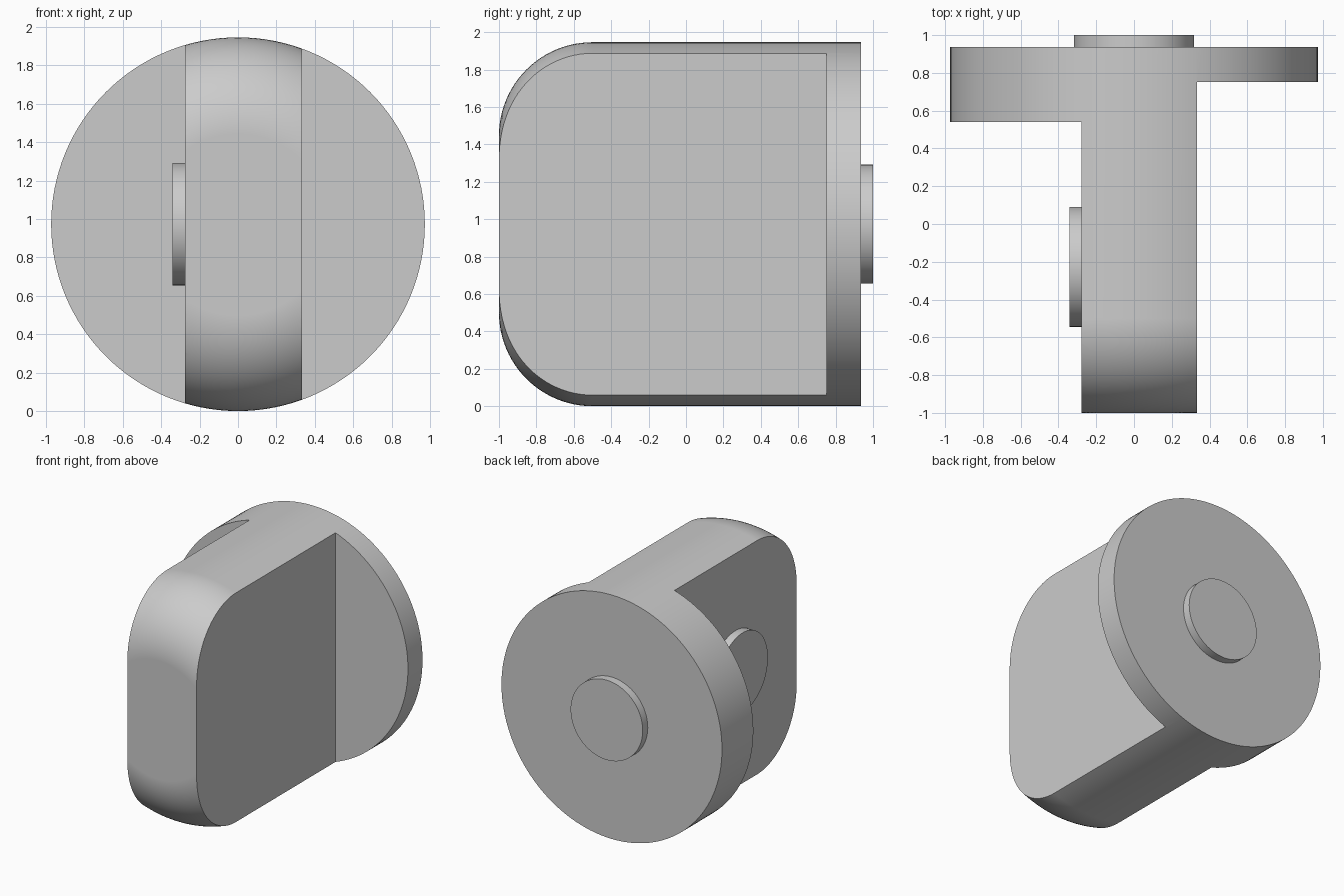
import bpy
import bmesh
from math import sin, cos, pi
from mathutils import Matrix

cube = bpy.data.objects.get("Cube")
if cube:
    bpy.data.objects.remove(cube, do_unlink=True)

R = 0.973               # outer radius, also height of the axis
LEFT, RIGHT = 0.334, -0.277   # side faces of the blade
BACK = 0.936
SEGMENTS = 128

grey = bpy.data.materials.new("light grey")
grey.use_nodes = True
colour = (0.6, 0.6, 0.6, 1)
grey.diffuse_color = colour
grey.node_tree.nodes["Principled BSDF"].inputs["Base Color"].default_value = colour


def finish(name, bm):
    bmesh.ops.recalc_face_normals(bm, faces=bm.faces)
    mesh = bpy.data.meshes.new(name)
    bm.to_mesh(mesh)
    bm.free()
    mesh.materials.append(grey)
    obj = bpy.data.objects.new(name, mesh)
    bpy.context.collection.objects.link(obj)
    return obj


def lathe(name, profile, matrix):
    """Revolve (radius, y) points about the y axis and cap both ends."""
    bm = bmesh.new()
    angles = [2 * pi * i / SEGMENTS for i in range(SEGMENTS)]
    rings = [[bm.verts.new((r * cos(a), y, r * sin(a))) for a in angles]
             for r, y in profile]
    for low, high in zip(rings, rings[1:]):
        for i in range(SEGMENTS):
            j = (i + 1) % SEGMENTS
            bm.faces.new((low[i], low[j], high[j], high[i]))
    bm.faces.new(rings[0])
    bm.faces.new(rings[-1])
    bm.transform(matrix)
    return finish(name, bm)


def box(name, low, high):
    bm = bmesh.new()
    bmesh.ops.create_cube(bm, size=1)
    for v in bm.verts:
        v.co = [h if c > 0 else l for c, l, h in zip(v.co, low, high)]
    obj = finish(name, bm)
    obj.hide_render = True
    return obj


def activate(obj):
    bpy.ops.object.select_all(action='DESELECT')
    obj.select_set(True)
    bpy.context.view_layer.objects.active = obj


# Round body with a filleted front rim
FILLET = 0.5
STEPS = 24
profile = [(R - FILLET + FILLET * sin(t), -1 + FILLET - FILLET * cos(t))
           for t in (pi / 2 * i / STEPS for i in range(STEPS + 1))]
profile.append((R, BACK))
body = lathe("body", profile, Matrix.Translation((0, 0, R)))

# Cut both sides away to leave the blade and the stepped flange
cutters = [box("left_cutter", (LEFT, -2, -1), (2, 0.752, 3)),
           box("right_cutter", (-2, -2, -1), (RIGHT, 0.541, 3))]
activate(body)
for cutter in cutters:
    mod = body.modifiers.new(cutter.name, 'BOOLEAN')
    mod.operation = 'DIFFERENCE'
    mod.solver = 'EXACT'
    mod.object = cutter
    bpy.ops.object.modifier_apply(modifier=mod.name)
    bpy.data.objects.remove(cutter, do_unlink=True)

# Round bosses on the back and on the right side of the blade
BOSS = 0.318
back_boss = lathe("back_boss", [(BOSS, BACK - 0.02), (BOSS, 1)],
                  Matrix.Translation((0, 0, R)))
side_boss = lathe("side_boss", [(BOSS, -0.02), (BOSS, 0.064)],
                  Matrix.Translation((RIGHT, -0.227, R)) @ Matrix.Rotation(pi / 2, 4, 'Z'))

# Smooth curved surfaces, crisp edges and flat faces
for obj in (body, back_boss, side_boss):
    activate(obj)
    bpy.ops.object.shade_smooth_by_angle(angle=pi / 6)
    mod = obj.modifiers.new("weighted_normals", 'WEIGHTED_NORMAL')
    mod.keep_sharp = True
